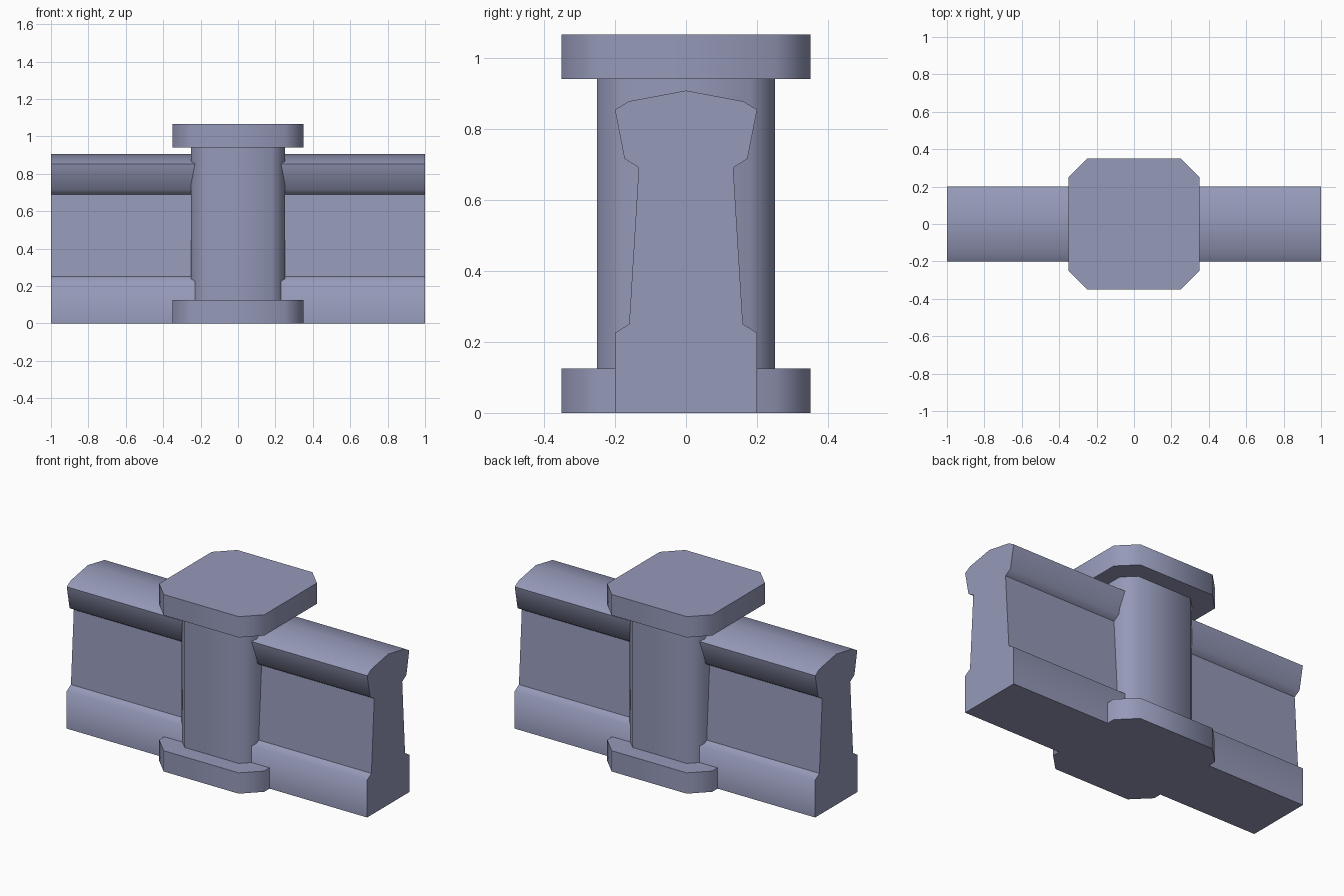
import bpy, bmesh, math

if "Cube" in bpy.data.objects:
    bpy.data.objects.remove(bpy.data.objects["Cube"])

stone = bpy.data.materials.new("blue_grey_stone")
stone.diffuse_color = (0.30, 0.32, 0.48, 1)
stone.use_nodes = True
stone.node_tree.nodes["Principled BSDF"].inputs["Base Color"].default_value = stone.diffuse_color


def prism(name, outline, place, start, end):
    """Extrude a closed outline from start to end; place maps (a, b, t) to xyz."""
    bm = bmesh.new()
    base = bm.faces.new([bm.verts.new(place(a, b, start)) for a, b in outline])
    shift = [e - s for s, e in zip(place(0, 0, start), place(0, 0, end))]
    top = bmesh.ops.extrude_face_region(bm, geom=[base], use_keep_orig=True)["geom"]
    bmesh.ops.translate(bm, vec=shift, verts=[v for v in top if isinstance(v, bmesh.types.BMVert)])
    bmesh.ops.recalc_face_normals(bm, faces=bm.faces[:])
    # soft convex edges, crisp corners and grooves
    for f in bm.faces:
        f.smooth = True
    for e in bm.edges:
        angle = e.calc_face_angle_signed(0)
        e.smooth = -0.01 < angle < math.radians(60)
    mesh = bpy.data.meshes.new(name)
    bm.to_mesh(mesh)
    bm.free()
    mesh.materials.append(stone)
    obj = bpy.data.objects.new(name, mesh)
    bpy.context.collection.objects.link(obj)
    return obj


def octagon(half, cut):
    k = half - cut
    return [(half, -k), (half, k), (k, half), (-k, half),
            (-half, k), (-half, -k), (-k, -half), (k, -half)]


def upright(a, b, t):
    return (a, b, t)


def sideways(a, b, t):
    return (t, a, b)


# wall with plinth, tapered body and peaked coping
side = [(0.2, 0), (0.2, 0.225), (0.16, 0.25), (0.133, 0.69),
        (0.173, 0.715), (0.2, 0.853), (0.16, 0.877)]
profile = side + [(0, 0.907)] + [(-y, z) for y, z in reversed(side)]
prism("wall", profile, sideways, -1, 1)

# pillar with base and cap slabs
prism("pillar_base", octagon(0.35, 0.1), upright, 0, 0.125)
prism("pillar_shaft", octagon(0.25, 0.07), upright, 0.125, 0.94)
prism("pillar_cap", octagon(0.35, 0.1), upright, 0.94, 1.065)
